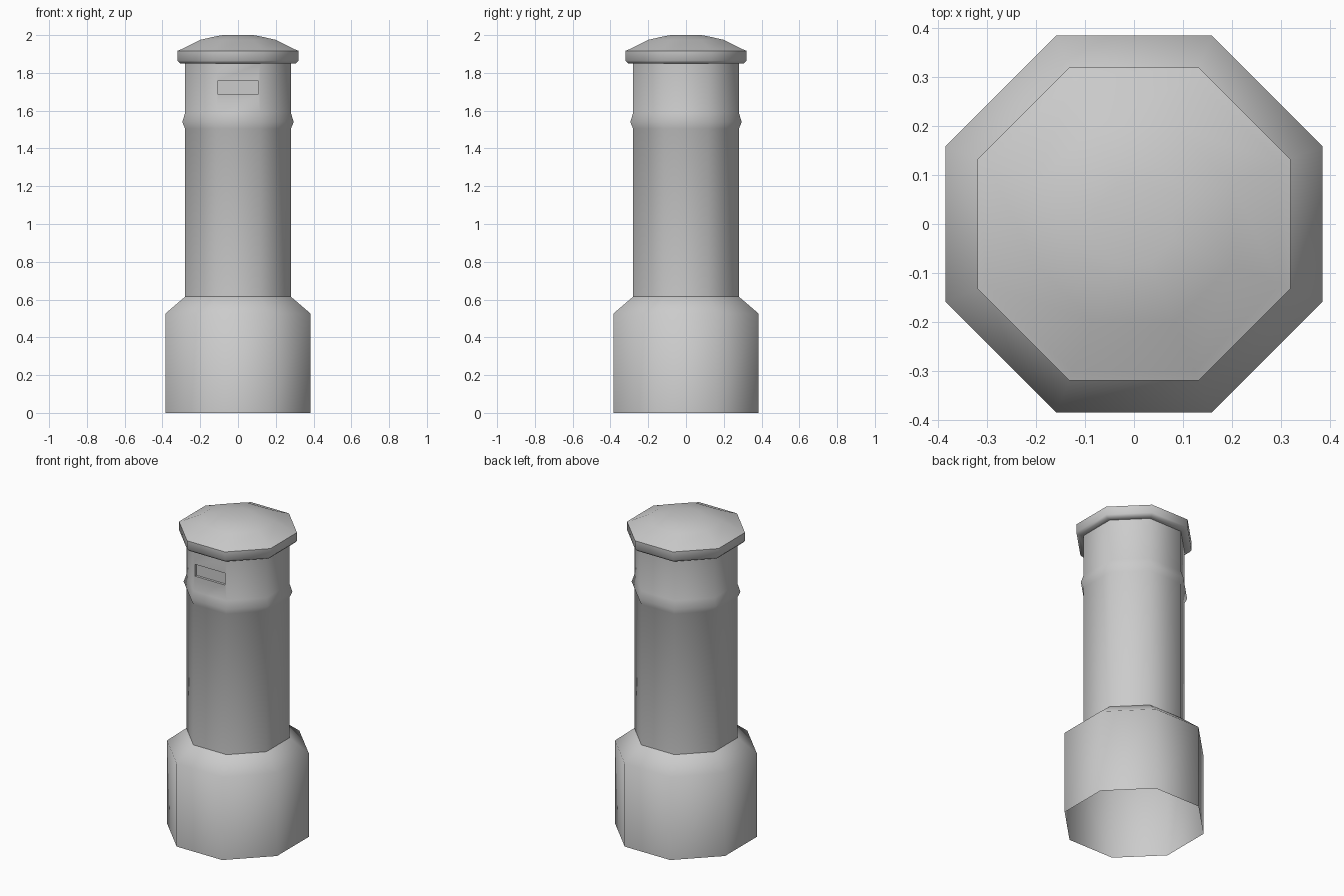
import bpy, bmesh, math

if "Cube" in bpy.data.objects:
    bpy.data.objects.remove(bpy.data.objects["Cube"])

SIDES = 8


def lathe(name, profile, cap_top=False, edit=None):
    """Octagonal shell from (apothem, z) points, flat sides facing the axes."""
    bm = bmesh.new()
    rings = []
    for apothem, z in profile:
        r = apothem / math.cos(math.pi / SIDES)
        rings.append([bm.verts.new((r * math.cos((i + 0.5) * 2 * math.pi / SIDES),
                                    r * math.sin((i + 0.5) * 2 * math.pi / SIDES), z))
                      for i in range(SIDES)])
    for low, high in zip(rings, rings[1:]):
        for i in range(SIDES):
            j = (i + 1) % SIDES
            bm.faces.new((low[i], low[j], high[j], high[i]))
    if cap_top:
        bm.faces.new(rings[-1])
    bm.normal_update()
    if edit:
        edit(bm)
    mesh = bpy.data.meshes.new(name)
    bm.to_mesh(mesh)
    bm.free()
    obj = bpy.data.objects.new(name, mesh)
    bpy.context.collection.objects.link(obj)
    bpy.ops.object.select_all(action='DESELECT')
    obj.select_set(True)
    bpy.context.view_layer.objects.active = obj
    bpy.ops.object.shade_smooth_by_angle(angle=math.radians(50))
    return obj


def cut_slot(bm):
    """Recess the letter slot in the upper front panel."""
    panel = min((f for f in bm.faces if f.calc_center_median().z > 1.65),
                key=lambda f: f.calc_center_median().y)
    bmesh.ops.inset_individual(bm, faces=[panel], thickness=0.01)
    for v in panel.verts:
        v.co.x = math.copysign(0.105, v.co.x)
        v.co.z = 1.76 if v.co.z > 1.7 else 1.685
    new = bmesh.ops.extrude_discrete_faces(bm, faces=[panel])["faces"][0]
    for v in new.verts:
        v.co.y += 0.015
    bm.normal_update()


# Plinth, open underneath
lathe("base", [(0.385, 0), (0.385, 0.525), (0.28, 0.615)])

# Column with moulded band and recessed slot
lathe("column", [(0.28, 0.615), (0.28, 1.505), (0.295, 1.54), (0.28, 1.588), (0.28, 1.85)],
      edit=cut_slot)

# Overhanging cap with shallow dome
lathe("cap", [(0.28, 1.85), (0.307, 1.85), (0.32, 1.865), (0.32, 1.917), (0.30, 1.925),
              (0.20, 1.975), (0.12, 1.993), (0.08, 2.0)], cap_top=True)
